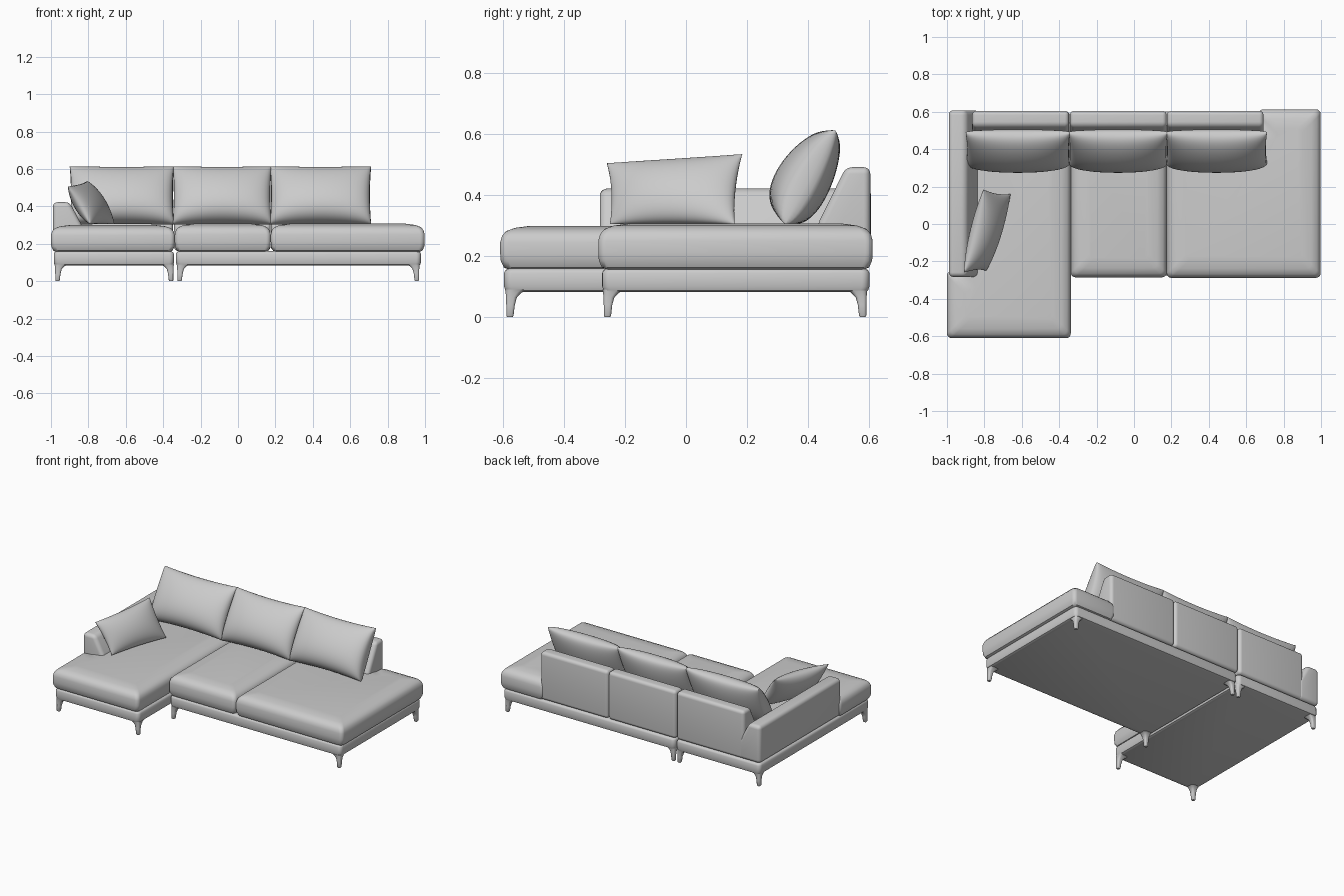
import bpy, bmesh, math
from mathutils import Vector

cube = bpy.data.objects.get("Cube")
if cube:
    bpy.data.objects.remove(cube, do_unlink=True)

GREY = (0.6, 0.6, 0.6, 1)
fabric = bpy.data.materials.new("light_grey")
fabric.use_nodes = True
fabric.diffuse_color = GREY
fabric.node_tree.nodes["Principled BSDF"].inputs["Base Color"].default_value = GREY


def finish(name, bm, angle=40):
    bmesh.ops.recalc_face_normals(bm, faces=bm.faces)
    mesh = bpy.data.meshes.new(name)
    bm.to_mesh(mesh)
    bm.free()
    mesh.materials.append(fabric)
    obj = bpy.data.objects.new(name, mesh)
    bpy.context.collection.objects.link(obj)
    bpy.ops.object.select_all(action='DESELECT')
    obj.select_set(True)
    bpy.context.view_layer.objects.active = obj
    bpy.ops.object.shade_smooth_by_angle(angle=math.radians(angle))
    return obj


def loft(bm, loops):
    """Bridge equal-length closed loops and cap both ends."""
    rings = [[bm.verts.new(p) for p in loop] for loop in loops]
    for a, b in zip(rings, rings[1:]):
        for i in range(len(a)):
            j = (i + 1) % len(a)
            bm.faces.new((a[i], a[j], b[j], b[i]))
    bm.faces.new(rings[0][::-1])
    bm.faces.new(rings[-1])


def outline(corners, inset, r, z, steps=5):
    """Right-angled counter-clockwise outline, inset and with rounded corners."""
    pts = []
    for i, c in enumerate(corners):
        p = Vector(c)
        d0 = (p - Vector(corners[i - 1])).normalized()
        d1 = (Vector(corners[(i + 1) % len(corners)]) - p).normalized()
        p = p + inset * Vector((-d0.y - d1.y, d0.x + d1.x))
        centre = p - r * d0 + r * d1
        for k in range(steps + 1):
            t = math.pi / 2 * k / steps
            q = centre - r * math.cos(t) * d1 + r * math.sin(t) * d0
            pts.append((q.x, q.y, z))
    return pts


def rect(x0, x1, y0, y1):
    return [(x0, y0), (x1, y0), (x1, y1), (x0, y1)]


def slab(name, corners, rings, r):
    bm = bmesh.new()
    loft(bm, [outline(corners, inset, r, z) for inset, z in rings])
    return finish(name, bm)


def prism(name, profile, along, start, end, width):
    """Extrude a 2D profile along x or y and soften its edges."""
    place = (lambda a, b, s: (s, a, b)) if along == 'x' else (lambda a, b, s: (a, s, b))
    bm = bmesh.new()
    loft(bm, [[place(a, b, s) for a, b in profile] for s in (start, end)])
    bmesh.ops.recalc_face_normals(bm, faces=bm.faces)
    edges = [e for e in bm.edges if e.calc_face_angle(0) > 0.4]
    bmesh.ops.bevel(bm, geom=edges, offset=width, segments=5, profile=0.5, affect='EDGES')
    return finish(name, bm)


def pillow(name, corners, front, back, bow, power, skew=0, floor=0.3, n=24):
    """Stuffed pillow between four seam corners: bottom pair, then top pair."""
    bl, br, tl, tr = map(Vector, corners)
    normal = (br - bl).cross(tl - bl).normalized()
    bm = bmesh.new()
    samples = [math.sin(math.pi * (i / n - 0.5)) for i in range(n + 1)]
    for depth in (front, -back):
        grid = []
        for v in samples:
            row = []
            for u in samples:
                a = (u * (1 - bow[0] * (1 - v * v)) + 1) / 2
                b = (v * (1 - bow[1] * (1 - u * u)) + 1) / 2
                p = bl.lerp(br, a).lerp(tl.lerp(tr, a), b)
                puff = max(0, 1 - u * u) ** power[0] * max(0, 1 - v * v) ** power[1]
                p += normal * depth * puff * (1 - skew * v)
                p.z = max(p.z, floor)
                row.append(bm.verts.new(p))
            grid.append(row)
        for j in range(n):
            for i in range(n):
                bm.faces.new((grid[j][i], grid[j][i + 1], grid[j + 1][i + 1], grid[j + 1][i]))
    bmesh.ops.remove_doubles(bm, verts=bm.verts, dist=0.0002)
    return finish(name, bm, 70)


# Upholstered bases
base_rings = [(0.015, 0.083), (0.004, 0.088), (0, 0.1), (0, 0.145), (0.004, 0.154), (0.015, 0.16)]
slab("chaise_base", rect(-0.985, -0.342, -0.597, 0.602), base_rings, 0.025)
slab("main_base", rect(-0.332, 0.978, -0.275, 0.602), base_rings, 0.025)

# Seat cushions, notched where the arm and the backrest stand
seat_rings = [(0.03, 0.155), (0.012, 0.163), (0.002, 0.185), (0, 0.21), (0, 0.25), (0.006, 0.272),
              (0.02, 0.289), (0.05, 0.3), (0.1, 0.307)]
chaise_rings = [(i, z - 0.05 * max(0, z - 0.16)) for i, z in seat_rings]
slab("chaise_seat", [(-1, -0.61), (-0.338, -0.61), (-0.338, 0.55), (-0.95, 0.55),
                     (-0.95, -0.25), (-1, -0.25)], chaise_rings, 0.025)
slab("middle_seat", rect(-0.338, 0.175, -0.285, 0.55), seat_rings, 0.025)
slab("end_seat", [(0.175, -0.288), (0.998, -0.288), (0.998, 0.613), (0.665, 0.613),
                  (0.665, 0.55), (0.175, 0.55)], seat_rings, 0.025)

# Backrest sections and arm
back_profile = [(0.605, 0.162), (0.605, 0.492), (0.525, 0.492), (0.43, 0.3), (0.43, 0.162)]
for name, x0, x1 in (("chaise", -0.865, -0.348), ("middle", -0.342, 0.174), ("end", 0.176, 0.692)):
    prism(name + "_backrest", back_profile, 'x', x0, x1, 0.022)
arm_profile = [(-0.99, 0.162), (-0.99, 0.422), (-0.9, 0.422), (-0.83, 0.29), (-0.83, 0.162)]
prism("armrest", arm_profile, 'y', -0.283, 0.608, 0.025)

# Loose back cushions leaning on the backrest
for name, x0, x1 in (("chaise", -0.9, -0.342), ("middle", -0.35, 0.18), ("end", 0.17, 0.712)):
    pillow(name + "_back_cushion",
           [(x0, 0.325, 0.305), (x1, 0.325, 0.305), (x0, 0.49, 0.612), (x1, 0.49, 0.612)],
           0.105, 0.075, (0.025, 0.06), (0.3, 0.42), 0.2)

# Small throw pillow leaning on the arm
pillow("throw_pillow", [(-0.79, -0.25, 0.305), (-0.66, 0.16, 0.305),
                        (-0.91, -0.26, 0.505), (-0.805, 0.185, 0.535)],
       0.065, 0.065, (0.05, 0.05), (0.5, 0.5))

# Tapered legs, flaring inwards at the top
leg_rings = [(0.009, 0, 0), (0.012, 0, 0.005), (0.014, 0.002, 0.04), (0.018, 0.005, 0.065),
             (0.026, 0.012, 0.08), (0.036, 0.02, 0.09)]


def leg(name, x, y, sx, sy):
    bm = bmesh.new()
    loft(bm, [outline(rect(x + sx * s - h, x + sx * s + h, y + sy * s - h, y + sy * s + h),
                      0, h * 0.6, z, 3) for h, s, z in leg_rings])
    finish(name, bm)


for part, left, right, front in (("chaise", -0.965, -0.358, -0.578), ("main", -0.312, 0.956, -0.258)):
    for side, x, sx in (("right", left, 1), ("left", right, -1)):
        for end, y, sy in (("front", front, 1), ("back", 0.58, -1)):
            leg(f"{part}_{end}_{side}_leg", x, y, sx, sy)
